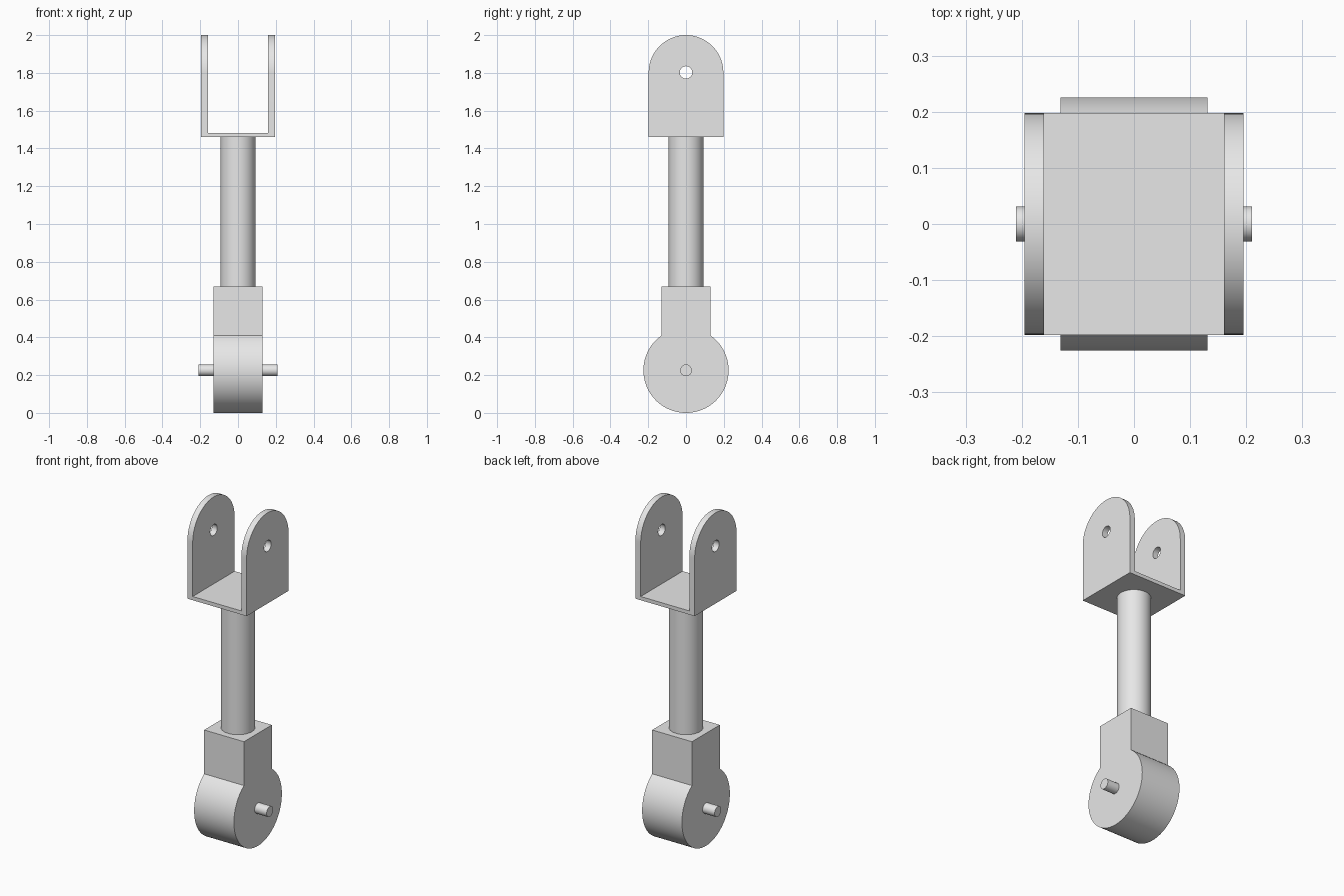
import bpy, bmesh
from math import sin, cos, asin, pi

if "Cube" in bpy.data.objects:
    bpy.data.objects.remove(bpy.data.objects["Cube"])

steel = bpy.data.materials.new("plain_grey")
steel.use_nodes = True
steel.diffuse_color = (0.8, 0.8, 0.8, 1)
steel.node_tree.nodes["Principled BSDF"].inputs["Base Color"].default_value = (0.8, 0.8, 0.8, 1)


def arc(radius, z, start, end, steps):
    """Points (y, z) on an arc; angles run from +y towards +z."""
    angles = [start + (end - start) * i / steps for i in range(steps + 1)]
    return [(radius * cos(a), z + radius * sin(a)) for a in angles]


def extrude_x(name, outline, half_width):
    """Solid made by sweeping a (y, z) outline across x."""
    bm = bmesh.new()
    face = bm.faces.new([bm.verts.new((-half_width, y, z)) for y, z in outline])
    swept = bmesh.ops.extrude_face_region(bm, geom=[face])["geom"]
    verts = [v for v in swept if isinstance(v, bmesh.types.BMVert)]
    bmesh.ops.translate(bm, verts=verts, vec=(2 * half_width, 0, 0))
    bmesh.ops.recalc_face_normals(bm, faces=bm.faces)
    mesh = bpy.data.meshes.new(name)
    bm.to_mesh(mesh)
    bm.free()
    mesh.materials.append(steel)
    ob = bpy.data.objects.new(name, mesh)
    bpy.context.collection.objects.link(ob)
    return ob


def activate(ob):
    bpy.ops.object.select_all(action="DESELECT")
    ob.select_set(True)
    bpy.context.view_layer.objects.active = ob


def cut(ob, cutter):
    mod = ob.modifiers.new("cut", "BOOLEAN")
    mod.operation, mod.solver, mod.object = "DIFFERENCE", "EXACT", cutter
    activate(ob)
    bpy.ops.object.modifier_apply(modifier=mod.name)
    bpy.data.objects.remove(cutter)


# Fork: round-topped block, hollowed between the cheeks and drilled through
fork_r, fork_base, floor_top = 0.1975, 1.46, 1.482
eye_z = 2 - fork_r
fork = extrude_x("fork", [(-fork_r, fork_base), (fork_r, fork_base)]
                 + arc(fork_r, eye_z, 0, pi, 48), 0.195)
cut(fork, extrude_x("cavity_cutter", [(-0.5, floor_top), (0.5, floor_top),
                                      (0.5, 2.5), (-0.5, 2.5)], 0.16))
cut(fork, extrude_x("hole_cutter", arc(0.033, eye_z, 0, 2 * pi, 32)[:-1], 0.5))

# Round hub with a square neck, as one keyhole profile
hub_r, neck, neck_top = 0.2255, 0.131, 0.67
lean = asin(neck / hub_r)
hub = extrude_x("hub", [(neck, neck_top), (-neck, neck_top)]
                + arc(hub_r, hub_r, pi / 2 + lean, 2.5 * pi - lean, 80), neck)

# Axle pin through the hub
pin = extrude_x("axle_pin", arc(0.031, hub_r, 0, 2 * pi, 32)[:-1], 0.21)

# Shaft between neck and fork
bottom, top = neck_top - 0.01, fork_base + 0.01
bpy.ops.mesh.primitive_cylinder_add(vertices=64, radius=0.0925, depth=top - bottom,
                                    location=(0, 0, (top + bottom) / 2))
shaft = bpy.context.object
shaft.name = "shaft"
shaft.data.materials.append(steel)

for part in (fork, hub, pin, shaft):
    activate(part)
    bpy.ops.object.shade_smooth_by_angle()
